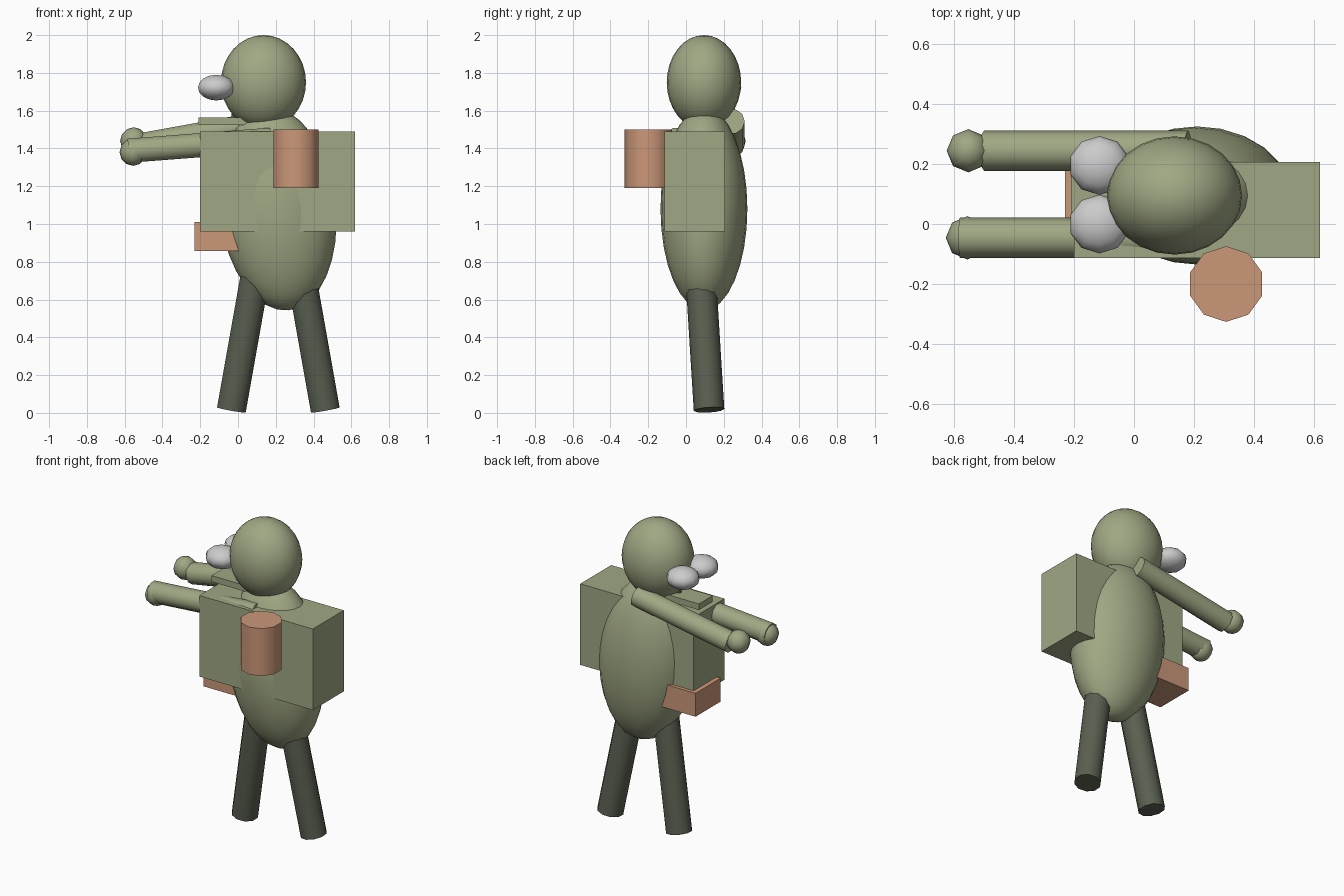
import bpy, math
from mathutils import Vector, Matrix

if "Cube" in bpy.data.objects:
    bpy.data.objects.remove(bpy.data.objects["Cube"])


def material(name, rgb):
    m = bpy.data.materials.new(name)
    m.diffuse_color = (*rgb, 1)
    m.use_nodes = True
    m.node_tree.nodes["Principled BSDF"].inputs["Base Color"].default_value = m.diffuse_color
    return m


GREEN = material("green", (0.35, 0.39, 0.23))
DARK = material("dark_green", (0.10, 0.115, 0.08))
TAN = material("tan", (0.60, 0.31, 0.19))


def finish(name, mat, angle=None):
    o = bpy.context.object
    o.name = name
    if mat:
        o.data.materials.append(mat)
    if angle:
        bpy.ops.object.shade_smooth_by_angle(angle=math.radians(angle))
    return o


def ellipsoid(name, center, radii, seg, rings, mat=None, tilt=0):
    bpy.ops.mesh.primitive_uv_sphere_add(segments=seg, ring_count=rings, radius=1,
                                         location=center, rotation=(0, tilt, 0))
    bpy.context.object.scale = radii
    return finish(name, mat, 60)


def box(name, lo, hi, mat):
    lo, hi = Vector(lo), Vector(hi)
    bpy.ops.mesh.primitive_cube_add(size=1, location=(lo + hi) / 2)
    bpy.context.object.scale = hi - lo
    return finish(name, mat)


def rod(name, a, b, radius, mat, sides=10):
    a, b = Vector(a), Vector(b)
    d = b - a
    bpy.ops.mesh.primitive_cylinder_add(vertices=sides, radius=radius, depth=d.length)
    o = bpy.context.object
    # keep a vertex of the section pointing along y
    z = d.normalized()
    x = Vector((0, 1, 0)).cross(z).normalized()
    y = z.cross(x)
    rot = Matrix((x, y, z)).transposed().to_4x4()
    o.matrix_world = Matrix.Translation((a + b) / 2) @ rot
    return finish(name, mat, 50)


# Torso and head
ellipsoid("torso", (0.21, 0.095, 1.08), (0.308, 0.23, 0.54), 24, 16, GREEN, -0.11)
ellipsoid("head", (0.135, 0.095, 1.75), (0.225, 0.197, 0.25), 24, 16, GREEN)

# Eyes and mouth plate
for side, y in (("right", -0.0), ("left", 0.195)):
    ellipsoid(side + "_eye", (-0.115, y, 1.722), (0.102, 0.098, 0.068), 10, 8)
box("mouth_plate", (-0.21, 0.025, 1.525), (0.06, 0.167, 1.565), GREEN)
rod("mouth_post", (-0.02, 0.10, 1.55), (-0.02, 0.10, 1.63), 0.015, DARK, 8)

# Vest block, pouch and canister
box("vest", (-0.2, -0.113, 0.96), (0.62, 0.207, 1.49), GREEN)
box("pouch", (-0.23, -0.03, 0.857), (0.1, 0.23, 1.01), TAN)
rod("canister", (0.307, -0.2, 1.19), (0.307, -0.2, 1.50), 0.126, TAN)

# Arms and hands
for side, y, hand, elbow, shoulder in (
        ("right", -0.046, (-0.555, 1.38), (-0.58, 1.388), (0.175, 1.446)),
        ("left", 0.244, (-0.552, 1.44), (-0.5, 1.42), (0.18, 1.543))):
    rod(side + "_arm", (elbow[0], y, elbow[1]), (shoulder[0], y, shoulder[1]), 0.067, GREEN)
    ellipsoid(side + "_hand", (hand[0], y, hand[1]), (0.072,) * 3, 8, 6, GREEN)

# Legs
for side, x0, x1 in (("front", -0.035, 0.113), ("rear", 0.462, 0.314)):
    rod(side + "_leg", (x0, 0.122, 0.016), (x1, 0.07, 0.85), 0.081, DARK)
